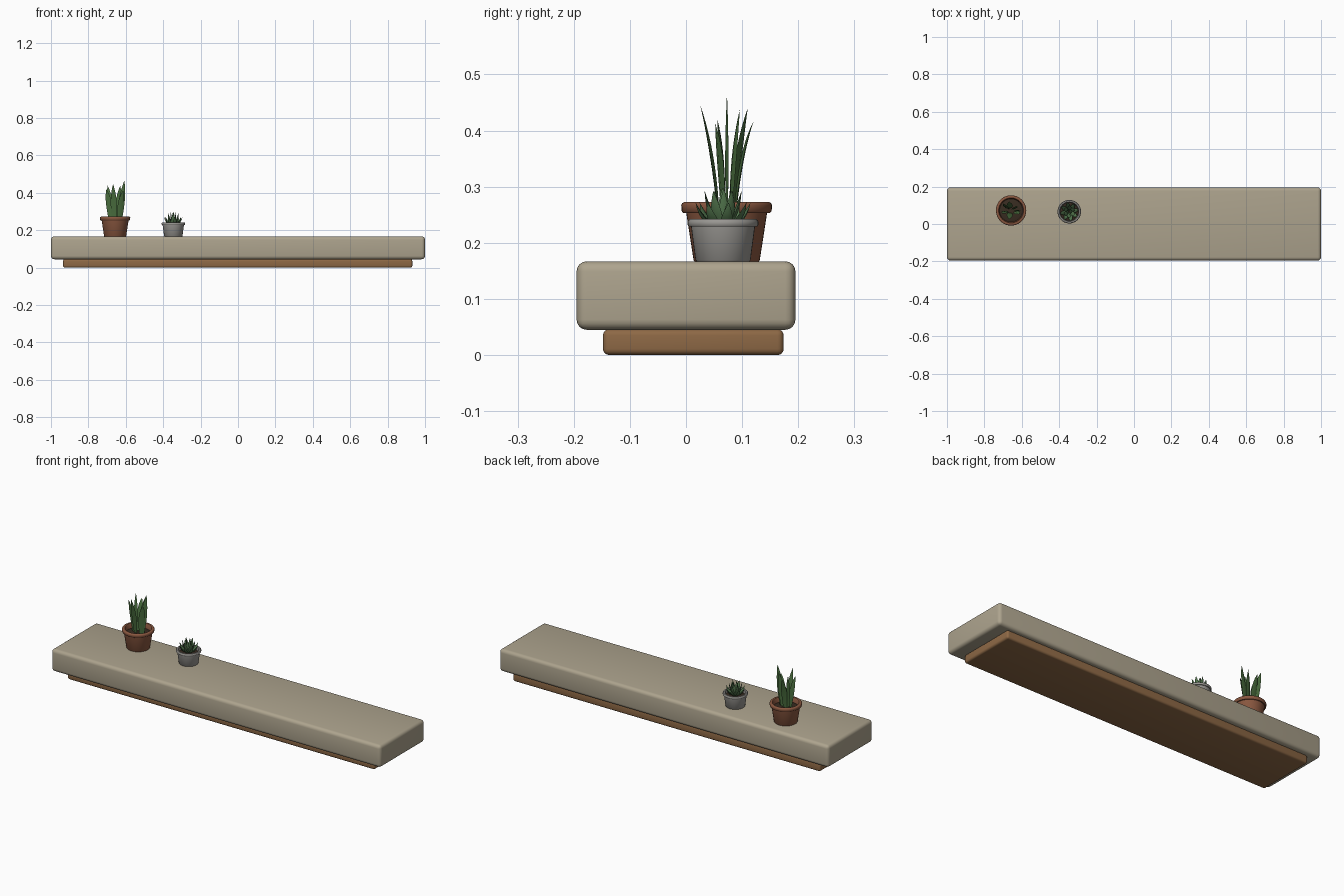
import bpy, bmesh, math
from mathutils import Vector

if "Cube" in bpy.data.objects:
    bpy.data.objects.remove(bpy.data.objects["Cube"])


def material(name, rgb):
    m = bpy.data.materials.new(name)
    m.diffuse_color = (*rgb, 1)
    m.use_nodes = True
    m.node_tree.nodes["Principled BSDF"].inputs["Base Color"].default_value = m.diffuse_color
    return m


STONE = material("stone", (0.42, 0.37, 0.27))
WOOD = material("wood", (0.27, 0.14, 0.06))
TERRACOTTA = material("terracotta", (0.25, 0.095, 0.05))
CONCRETE = material("concrete", (0.32, 0.31, 0.29))
SOIL = material("soil", (0.04, 0.025, 0.015))
LEAF = material("leaf_green", (0.07, 0.16, 0.05))
SUCCULENT = material("succulent_green", (0.08, 0.17, 0.07))


def finish(name, bm, mat, angle=40):
    bmesh.ops.recalc_face_normals(bm, faces=bm.faces)
    me = bpy.data.meshes.new(name)
    bm.to_mesh(me)
    bm.free()
    me.materials.append(mat)
    ob = bpy.data.objects.new(name, me)
    bpy.context.collection.objects.link(ob)
    bpy.ops.object.select_all(action='DESELECT')
    ob.select_set(True)
    bpy.context.view_layer.objects.active = ob
    bpy.ops.object.shade_smooth_by_angle(angle=math.radians(angle))
    return ob


def rounded_box(name, lo, hi, radius, mat):
    bm = bmesh.new()
    bmesh.ops.create_cube(bm, size=1)
    for v in bm.verts:
        v.co = [lo[i] + (v.co[i] + 0.5) * (hi[i] - lo[i]) for i in range(3)]
    bmesh.ops.bevel(bm, geom=bm.edges[:], offset=radius, segments=4,
                    profile=0.5, affect='EDGES')
    return finish(name, bm, mat)


def lathe(name, centre, profile, mat, n=40):
    """Revolve (radius, z) points; a zero radius becomes a pole."""
    bm = bmesh.new()
    rings = []
    for r, z in profile:
        if r == 0:
            rings.append([bm.verts.new((centre[0], centre[1], z))] * n)
        else:
            rings.append([bm.verts.new((centre[0] + r * math.cos(math.tau * i / n),
                                        centre[1] + r * math.sin(math.tau * i / n), z))
                          for i in range(n)])
    for a, b in zip(rings, rings[1:]):
        for i in range(n):
            j = (i + 1) % n
            quad = list(dict.fromkeys((a[i], a[j], b[j], b[i])))
            bm.faces.new(quad)
    return finish(name, bm, mat)


def add_leaf(bm, base, ctrl, tip, side, widths, thick, steps=10):
    """Pointed blade with a diamond section along a curved path."""
    base, ctrl, tip, side = map(Vector, (base, ctrl, tip, side))
    side.normalize()
    rings = []
    for k in range(steps):
        t = k / steps
        p = base * (1 - t) ** 2 + ctrl * 2 * t * (1 - t) + tip * t * t
        tangent = (ctrl - base) * (1 - t) + (tip - ctrl) * t
        normal = tangent.cross(side).normalized()
        # Width swells from base to middle, then tapers to the point
        f = widths[0] + (widths[1] - widths[0]) * math.sin(math.pi * min(t / 0.9, 0.5))
        if t > 0.45:
            f = widths[1] * (1 - ((t - 0.45) / 0.55) ** 1.8)
        h = thick * f / widths[1]
        rings.append([bm.verts.new(p + o) for o in
                      (side * f, normal * h, -side * f, -normal * h)])
    end = bm.verts.new(tip)
    for a, b in zip(rings, rings[1:]):
        for i in range(4):
            j = (i + 1) % 4
            bm.faces.new((a[i], a[j], b[j], b[i]))
    for i in range(4):
        bm.faces.new((rings[-1][i], rings[-1][(i + 1) % 4], end))
    bm.faces.new(rings[0])


# Shelf slab and the wooden board under it
rounded_box("shelf_slab", (-1, -0.195, 0.045), (1, 0.195, 0.167), 0.018, STONE)
rounded_box("under_board", (-0.935, -0.148, 0), (0.932, 0.174, 0.046), 0.011, WOOD)

# Terracotta pot with soil
C1 = (-0.657, 0.0725)
lathe("terracotta_pot", C1, [
    (0, 0.166), (0.057, 0.166), (0.059, 0.169), (0.072, 0.253), (0.077, 0.253),
    (0.080, 0.256), (0.081, 0.267), (0.079, 0.271), (0.075, 0.273), (0.067, 0.272),
    (0.064, 0.268), (0.061, 0.235), (0, 0.235)], TERRACOTTA)
lathe("terracotta_pot_soil", C1, [(0, 0.23), (0.0625, 0.23), (0.0625, 0.246),
                                  (0.05, 0.249), (0, 0.251)], SOIL)

# Concrete pot with soil
C2 = (-0.346, 0.066)
lathe("concrete_pot", C2, [
    (0, 0.166), (0.046, 0.166), (0.049, 0.169), (0.057, 0.229), (0.061, 0.229),
    (0.063, 0.232), (0.063, 0.238), (0.060, 0.242), (0.053, 0.242),
    (0.050, 0.239), (0.048, 0.215), (0, 0.215)], CONCRETE)
lathe("concrete_pot_soil", C2, [(0, 0.21), (0.049, 0.21), (0.049, 0.224),
                                (0.04, 0.227), (0, 0.229)], SOIL)

# Tall sword-shaped leaves, placed by their tips
bm = bmesh.new()
for x, y, z, turn in [(-0.607, 0.073, 0.467, 10), (-0.668, 0.025, 0.447, -8),
                      (-0.630, 0.096, 0.438, 15), (-0.697, 0.110, 0.440, -20),
                      (-0.668, 0.121, 0.418, 5), (-0.614, 0.052, 0.412, 20),
                      (-0.704, 0.056, 0.420, -15)]:
    base = (C1[0] + 0.5 * (x - C1[0]), C1[1] + 0.3 * (y - C1[1]), 0.245)
    ctrl = (base[0] + 0.35 * (x - base[0]), base[1] + 0.25 * (y - base[1]), 0.36)
    a = math.radians(turn)
    add_leaf(bm, base, ctrl, (x, y, z), (math.cos(a), math.sin(a), 0),
             (0.010, 0.0165), 0.003)
finish("tall_leaves", bm, LEAF, 30)

# Succulent rosette: rings of pointed leaves, steeper toward the middle
bm = bmesh.new()
for count, reach, top, phase, half in [(8, 0.050, 0.272, 0.2, 0.011),
                                       (6, 0.033, 0.293, 0.5, 0.011),
                                       (4, 0.014, 0.298, 0.1, 0.009)]:
    for i in range(count):
        a = phase + math.tau * i / count
        c, s = math.cos(a), math.sin(a)

        def at(r, z):
            return (C2[0] + c * r, C2[1] + s * r, z)

        add_leaf(bm, at(0.006, 0.225), at(reach * 0.75, 0.235 + (top - 0.272) * 0.6),
                 at(reach, top), (-s, c, 0), (0.006, half), 0.004, 7)
finish("succulent_leaves", bm, SUCCULENT, 50)
